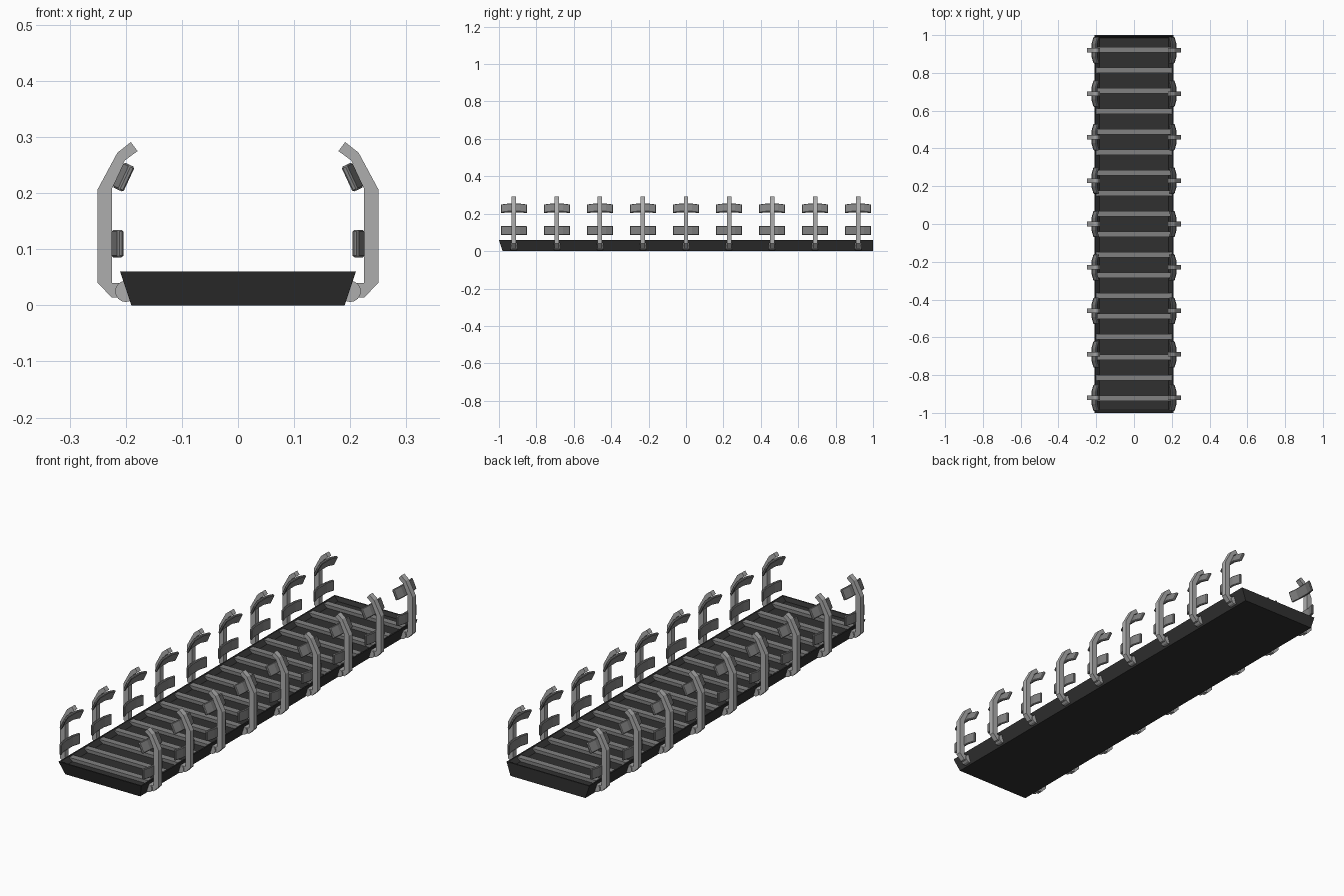
import bpy, bmesh, math
from mathutils import Vector

if "Cube" in bpy.data.objects:
    bpy.data.objects.remove(bpy.data.objects["Cube"])


def material(name, v):
    m = bpy.data.materials.new(name)
    m.diffuse_color = (v, v, v, 1)
    m.use_nodes = True
    m.node_tree.nodes["Principled BSDF"].inputs["Base Color"].default_value = m.diffuse_color
    return m


DARK = material("dark_rubber", 0.03)
MID = material("mid_grey", 0.22)
LIGHT = material("light_grey", 0.42)


def finish(name, bm, mat):
    bmesh.ops.recalc_face_normals(bm, faces=bm.faces)
    me = bpy.data.meshes.new(name)
    bm.to_mesh(me)
    bm.free()
    me.materials.append(mat)
    return me


def place(name, me, loc=(0, 0, 0), mirror=False, bevel=0):
    ob = bpy.data.objects.new(name, me)
    bpy.context.collection.objects.link(ob)
    ob.location = loc
    if bevel:
        b = ob.modifiers.new("bevel", 'BEVEL')
        b.width, b.segments = bevel, 1
        b.limit_method, b.angle_limit = 'ANGLE', math.radians(40)
    if mirror:
        ob.modifiers.new("mirror", 'MIRROR')
    return ob


def prism(bm, pts, offset):
    """Extrude a closed 3D outline along offset, centred on the outline."""
    h = Vector(offset) / 2
    lo = [bm.verts.new(Vector(p) - h) for p in pts]
    hi = [bm.verts.new(Vector(p) + h) for p in pts]
    n = len(pts)
    bm.faces.new(lo)
    bm.faces.new(hi[::-1])
    for i in range(n):
        bm.faces.new((lo[i], lo[(i + 1) % n], hi[(i + 1) % n], hi[i]))


# Tray base: stacked rectangular rings (half width, y front, y back, z)
bm = bmesh.new()
rings = []
for w, y0, y1, z in [(0.19, -0.98, 1, 0), (0.21, -1, 1, 0.06),
                     (0.204, -0.994, 0.994, 0.06), (0.183, -0.985, 0.985, 0.043)]:
    rings.append([bm.verts.new(p) for p in
                  [(-w, y0, z), (w, y0, z), (w, y1, z), (-w, y1, z)]])
for a, b in zip(rings, rings[1:]):
    for i in range(4):
        j = (i + 1) % 4
        bm.faces.new((a[i], a[j], b[j], b[i]))
bm.faces.new(rings[0][::-1])
bm.faces.new(rings[-1])
place("tray_base", finish("tray_base", bm, DARK))

# Cross slats
bm = bmesh.new()
prism(bm, [(-0.2, -0.015, 0.05), (0.2, -0.015, 0.05),
           (0.2, 0.015, 0.05), (-0.2, 0.015, 0.05)], (0, 0, 0.016))
slat = finish("slat", bm, MID)
for i in range(18):
    place("slat", slat, (0, -0.922 + i * 1.844 / 17, 0))

# Side bracket profile (x, z), right side
bm = bmesh.new()
outline = [(0.2, 0.014), (0.225, 0.014), (0.25, 0.04), (0.25, 0.207),
           (0.215, 0.272), (0.191, 0.291), (0.179, 0.275), (0.202, 0.258),
           (0.225, 0.207), (0.225, 0.04), (0.2, 0.04)]
prism(bm, [(x, 0, z) for x, z in outline], (0, 0.024, 0))
bracket = finish("bracket", bm, LIGHT)

# Round pivot at the bracket foot
bm = bmesh.new()
prism(bm, [(0.2 + 0.019 * math.cos(k * math.tau / 16), 0,
            0.025 + 0.019 * math.sin(k * math.tau / 16)) for k in range(16)],
      (0, 0.034, 0))
pivot = finish("pivot", bm, LIGHT)


def pad_mesh(name, x, z, tilt):
    """Bent pad: flat centre on the bracket, wings bending inward."""
    s, t, a, e = 0.011, 0.011, 0.032, 0.07
    plan = [(0, -a), (0, a), (s, e), (s + t, e), (t, a), (t, -a), (s + t, -e), (s, -e)]
    inward = Vector((-math.cos(tilt), 0, -math.sin(tilt)))
    up = Vector((-math.sin(tilt), 0, math.cos(tilt)))
    bm = bmesh.new()
    prism(bm, [Vector((x, y, z)) + inward * u for u, y in plan], up * 0.049)
    return finish(name, bm, MID)


lower_pad = pad_mesh("lower_pad", 0.2255, 0.11, 0)
upper_pad = pad_mesh("upper_pad", 0.2135, 0.233, math.radians(25))

# Nine mirrored bracket pairs along the tray
for i in range(-4, 5):
    loc = (0, i * 0.23, 0)
    place("bracket", bracket, loc, True)
    place("pivot", pivot, loc, True)
    place("lower_pad", lower_pad, loc, True, 0.003)
    place("upper_pad", upper_pad, loc, True, 0.003)
